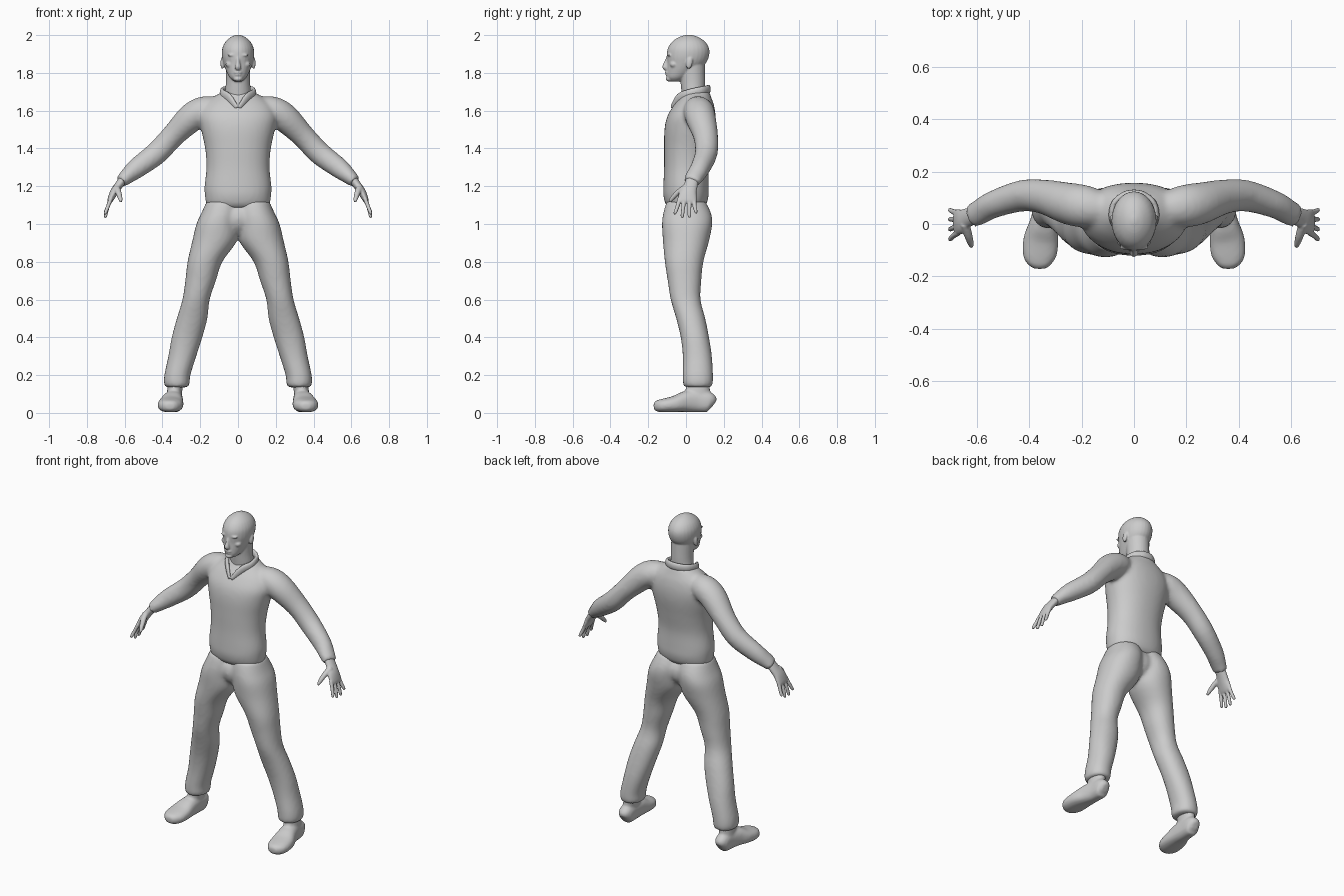
import bpy, bmesh
from math import sin, cos, pi, copysign
from mathutils import Vector, Matrix


def spline(rows, n):
    """Catmull-Rom through rows of (x, y, z, half_width, half_depth)."""
    r = [Vector(p) for p in rows]
    r = [r[0]] + r + [r[-1]]
    out = []
    for p0, p1, p2, p3 in zip(r, r[1:], r[2:], r[3:]):
        for k in range(n):
            t = k / n
            out.append(p1 + 0.5 * t * (p2 - p0 + t * (2 * p0 - 5 * p1 + 4 * p2 - p3
                       + t * (3 * p1 - p0 - 3 * p2 + p3))))
    return out + [r[-1]]


def loft(bm, rows, ref=(0, 1, 0), flat=False, both=False, power=2.0, seg=28, n=4):
    """Skin elliptical rings along a path; half_depth lies along ref."""
    pts = spline(rows, n)
    for s in ((1, -1) if both else (1,)):
        rings = []
        for i, p in enumerate(pts):
            c = Vector(p[:3])
            t = Vector((0, 0, 1)) if flat else (
                Vector(pts[min(i + 1, len(pts) - 1)][:3]) - Vector(pts[max(i - 1, 0)][:3])).normalized()
            u = Vector(ref)
            u = (u - t * u.dot(t)).normalized()
            v = t.cross(u)
            ring = []
            for k in range(seg):
                a = 2 * pi * k / seg
                ca, sa = (copysign(abs(f) ** (2 / power), f) for f in (cos(a), sin(a)))
                q = c + v * p[3] * ca + u * p[4] * sa
                ring.append(bm.verts.new((q.x * s, q.y, q.z)))
            rings.append(ring)
        for A, B in zip(rings, rings[1:]):
            for k in range(seg):
                bm.faces.new((A[k], A[k - 1], B[k - 1], B[k]))
        bm.faces.new(rings[0])
        bm.faces.new(rings[-1])


def ball(bm, c, r, tilt=0.0, both=False):
    """Ellipsoid, tilted about x."""
    for s in ((1, -1) if both else (1,)):
        m = (Matrix.Translation((c[0] * s, c[1], c[2])) @ Matrix.Rotation(tilt, 4, 'X')
             @ Matrix.Diagonal((*r, 1)))
        bmesh.ops.create_uvsphere(bm, u_segments=20, v_segments=12, radius=1, matrix=m)


def finish(name, bm, voxel, smooth):
    """Fuse the overlapping volumes into one smooth skin."""
    bmesh.ops.recalc_face_normals(bm, faces=bm.faces)
    me = bpy.data.meshes.new(name)
    bm.to_mesh(me)
    bm.free()
    ob = bpy.data.objects.new(name, me)
    bpy.context.collection.objects.link(ob)
    rm = ob.modifiers.new("fuse", 'REMESH')
    rm.mode = 'VOXEL'
    rm.voxel_size = voxel
    rm.use_smooth_shade = True
    sm = ob.modifiers.new("soften", 'SMOOTH')
    sm.factor = 0.5
    sm.iterations = smooth
    return ob


# head: skull, neck and face features
bm = bmesh.new()
loft(bm, [(0, -.055, 1.755, .022, .028), (0, -.045, 1.775, .044, .056), (0, -.022, 1.81, .062, .08),
          (0, .002, 1.85, .077, .102), (0, .01, 1.89, .085, .112), (0, .013, 1.93, .083, .109),
          (0, .014, 1.965, .066, .087), (0, .014, 1.99, .037, .05), (0, .014, 2.002, .008, .01)], flat=True)
loft(bm, [(0, .055, 1.62, .075, .07), (0, .04, 1.70, .068, .064), (0, .036, 1.76, .064, .066),
          (0, .03, 1.85, .066, .07)], flat=True)
loft(bm, [(0, -.092, 1.882, .009, .012), (0, -.104, 1.85, .011, .014), (0, -.112, 1.83, .016, .014),
          (0, -.102, 1.817, .012, .008)], n=3, seg=16)
ball(bm, (.03, -.088, 1.894), (.026, .012, .007), both=True)      # brows
ball(bm, (.031, -.081, 1.876), (.014, .01, .007), both=True)      # eyes
ball(bm, (.042, -.064, 1.845), (.024, .022, .018), both=True)     # cheeks
ball(bm, (0, -.1, 1.802), (.022, .012, .006))                     # upper lip
ball(bm, (0, -.098, 1.789), (.018, .012, .006))                   # lower lip
ball(bm, (0, -.088, 1.768), (.024, .02, .014))                    # chin
ball(bm, (.083, .018, 1.852), (.01, .017, .032), -.2, both=True)  # ears
finish("head", bm, .005, 3)

# shirt: torso with both sleeves
bm = bmesh.new()
loft(bm, [(0, 0, 1.083, .145, .088), (0, 0, 1.105, .168, .108), (0, 0, 1.15, .175, .12),
          (0, 0, 1.2, .177, .12), (0, .002, 1.3, .167, .118), (0, .01, 1.4, .174, .126),
          (0, .02, 1.5, .195, .134), (0, .029, 1.57, .205, .128), (0, .042, 1.63, .18, .106),
          (0, .052, 1.675, .125, .08), (0, .057, 1.705, .075, .066)], flat=True, power=2.2, seg=40)
loft(bm, [(.1, .055, 1.60, .07, .06), (.18, .066, 1.60, .076, .08), (.25, .078, 1.56, .076, .08),
          (.345, .104, 1.466, .062, .066), (.43, .107, 1.376, .061, .06), (.535, .075, 1.296, .054, .052),
          (.59, .045, 1.25, .041, .049), (.62, .03, 1.222, .033, .045)], both=True)
finish("shirt", bm, .011, 7)

# collar: flat band wrapped round the neck, dropping at the front
bm = bmesh.new()
loft(bm, [(.006, -.075, 1.615, .008, .014), (.05, -.035, 1.67, .012, .024), (.083, .02, 1.69, .013, .025),
          (.075, .08, 1.705, .012, .024), (.035, .113, 1.712, .012, .024), (0, .12, 1.714, .012, .024)],
     ref=(0, 0, 1), both=True, seg=16)
finish("collar", bm, .006, 3)

# hands: palm, four fingers, thumb
bm = bmesh.new()
loft(bm, [(.605, .035, 1.24, .024, .034), (.635, .024, 1.2, .022, .037), (.658, .01, 1.165, .021, .046),
          (.677, .006, 1.125, .015, .05), (.682, .005, 1.112, .009, .044)], both=True)
for y0, y1, z1 in ((-.034, -.058, 1.05), (-.009, -.02, 1.032), (.018, .018, 1.034), (.041, .053, 1.055)):
    loft(bm, [(.672, y0, 1.135, .011, .012), (.69, (y0 + y1) / 2, 1.09, .0105, .0105),
              (.702, y1, z1 + .008, .009, .009), (.703, y1, z1, .004, .004)], both=True, seg=12)
loft(bm, [(.645, 0, 1.2, .014, .018), (.632, -.045, 1.165, .014, .016), (.622, -.078, 1.13, .011, .011),
          (.62, -.088, 1.115, .005, .005)], ref=(1, 0, 0), both=True, seg=12)
finish("hands", bm, .0045, 3)

# trousers: two legs fused at the hips
bm = bmesh.new()
loft(bm, [(.324, .063, .135, .052, .064), (.324, .063, .15, .067, .078), (.321, .063, .2, .069, .08),
          (.295, .06, .3, .074, .077), (.27, .047, .4, .081, .075), (.243, .025, .5, .081, .077),
          (.222, -.002, .6, .072, .079), (.198, -.008, .7, .081, .089), (.175, -.01, .8, .092, .102),
          (.124, 0, .91, .118, .122), (.108, .006, 1.0, .112, .133), (.092, .006, 1.06, .101, .126),
          (.08, 0, 1.12, .086, .102)], flat=True, both=True, power=2.15, seg=36)
ball(bm, (0, .003, 1.03), (.13, .115, .1))  # pelvis filler
finish("trousers", bm, .011, 5)

# shoes: foot body and ankle
bm = bmesh.new()
loft(bm, [(.335, .147, .045, .02, .025), (.336, .125, .056, .041, .052), (.338, .06, .062, .046, .059),
          (.345, 0, .06, .055, .056), (.355, -.06, .047, .067, .043), (.36, -.12, .039, .064, .036),
          (.36, -.155, .036, .044, .029), (.36, -.171, .035, .02, .016)],
     ref=(0, 0, 1), both=True, power=2.4)
loft(bm, [(.338, .06, .05, .044, .074), (.337, .062, .1, .04, .066), (.328, .064, .17, .042, .062)],
     flat=True, both=True)
finish("shoes", bm, .008, 4)
